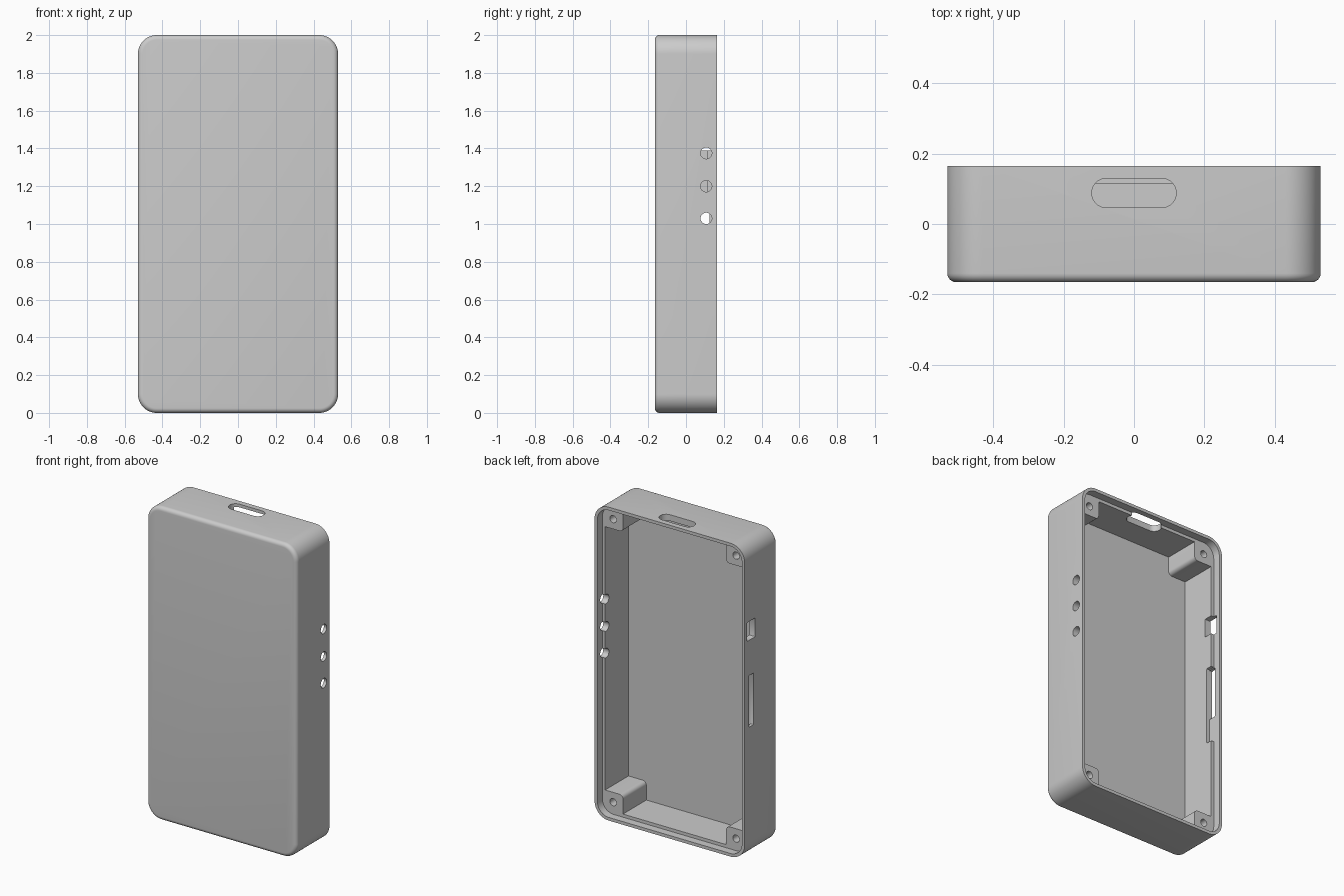
import bpy, bmesh, math

if "Cube" in bpy.data.objects:
    bpy.data.objects.remove(bpy.data.objects["Cube"], do_unlink=True)

HALF_W, HALF_H, HALF_D = 0.53, 1.0, 0.165
WALL, FLOOR_Y, LEDGE_Y = 0.04, -0.12, 0.115
AXES = {"X": lambda u, v, w: (w, u, v),
        "Y": lambda u, v, w: (u, w, v),
        "Z": lambda u, v, w: (u, v, w)}


def prism(name, axis, center, half, radius, w0, w1, seg=12, front_round=0):
    """Rounded rectangle extruded along an axis."""
    bm = bmesh.new()
    ring = []
    for k, (su, sv) in enumerate([(1, 1), (-1, 1), (-1, -1), (1, -1)]):
        for i in range(seg + 1):
            a = math.pi / 2 * (k + i / seg)
            u = center[0] + su * (half[0] - radius) + radius * math.cos(a)
            v = center[1] + sv * (half[1] - radius) + radius * math.sin(a)
            ring.append(bm.verts.new(AXES[axis](u, v, w0)))
    bmesh.ops.remove_doubles(bm, verts=ring, dist=1e-5)
    face = bm.faces.new([v for v in ring if v.is_valid])
    ext = bmesh.ops.extrude_face_region(bm, geom=[face], use_keep_orig=True)
    shift = AXES[axis](0, 0, w1 - w0)
    bmesh.ops.translate(bm, vec=shift, verts=[g for g in ext["geom"] if isinstance(g, bmesh.types.BMVert)])
    bmesh.ops.recalc_face_normals(bm, faces=bm.faces[:])
    if front_round:
        rim = [e for e in bm.edges if all(abs(v.co.y - w0) < 1e-5 for v in e.verts)]
        bmesh.ops.bevel(bm, geom=rim, offset=front_round, segments=6, profile=0.5, affect="EDGES")
    mesh = bpy.data.meshes.new(name)
    bm.to_mesh(mesh)
    bm.free()
    obj = bpy.data.objects.new(name, mesh)
    bpy.context.collection.objects.link(obj)
    return obj


def cut(target, cutter):
    """Subtract the cutter for good and discard it."""
    mod = target.modifiers.new("cut", "BOOLEAN")
    mod.operation, mod.solver, mod.object = "DIFFERENCE", "EXACT", cutter
    bpy.context.view_layer.update()
    deps = bpy.context.evaluated_depsgraph_get()
    mesh = bpy.data.meshes.new_from_object(target.evaluated_get(deps))
    target.modifiers.clear()
    target.data = mesh
    bpy.data.objects.remove(cutter, do_unlink=True)


# Outer shell, open at the back
case = prism("case_body", "Y", (0, 1), (HALF_W, HALF_H), 0.1, -HALF_D, HALF_D, 16, 0.025)

# Inner cavity that leaves four corner screw posts standing
cavity = prism("cavity", "Y", (0, 1), (HALF_W - WALL, HALF_H - WALL), 0.06, FLOOR_Y, 0.3)
corners = [(sx * 0.434, 1 + sz * 0.903) for sx in (-1, 1) for sz in (-1, 1)]
for x, z in corners:
    cx = math.copysign(0.464, x)
    cz = 1 + math.copysign(0.94, z - 1)
    cut(cavity, prism("post", "Y", (cx, cz), (0.1, 0.1), 0.025, -0.3, 0.14, 6))
cut(case, cavity)

# Stepped recess around the open rim
cut(case, prism("rim_recess", "Y", (0, 1), (HALF_W - 0.02, HALF_H - 0.02), 0.08, LEDGE_Y, 0.3))

# Screw holes in the posts
for c in corners:
    cut(case, prism("screw_hole", "Y", c, (0.023, 0.023), 0.023, -0.05, 0.3, 5))

# Three round holes in the left wall
for z in (1.03, 1.2, 1.375):
    cut(case, prism("button_hole", "X", (0.107, z), (0.03, 0.03), 0.03, 0.4, 0.6, 6))

# Long rounded opening in the top wall
cut(case, prism("top_slot", "Z", (0, 0.088), (0.12, 0.0415), 0.0415, 1.9, 2.1, 10))

# Window, thin slot and inner pocket in the right wall
cut(case, prism("port_window", "X", (0.1, 1.45), (0.04, 0.06), 0.004, -0.6, -0.4, 2))
cut(case, prism("card_slot", "X", (0.1, 1.0), (0.024, 0.165), 0.004, -0.6, -0.4, 2))
cut(case, prism("card_pocket", "X", (0.105, 0.92), (0.03, 0.25), 0.004, -0.51, -0.45, 2))

# Single grey plastic
grey = bpy.data.materials.new("grey_plastic")
grey.use_nodes = True
colour = (0.6, 0.6, 0.6, 1)
grey.diffuse_color = colour
grey.node_tree.nodes["Principled BSDF"].inputs["Base Color"].default_value = colour
case.data.materials.clear()
case.data.materials.append(grey)

for o in bpy.context.selected_objects:
    o.select_set(False)
case.select_set(True)
bpy.context.view_layer.objects.active = case
bpy.ops.object.shade_smooth_by_angle(angle=math.radians(30))
